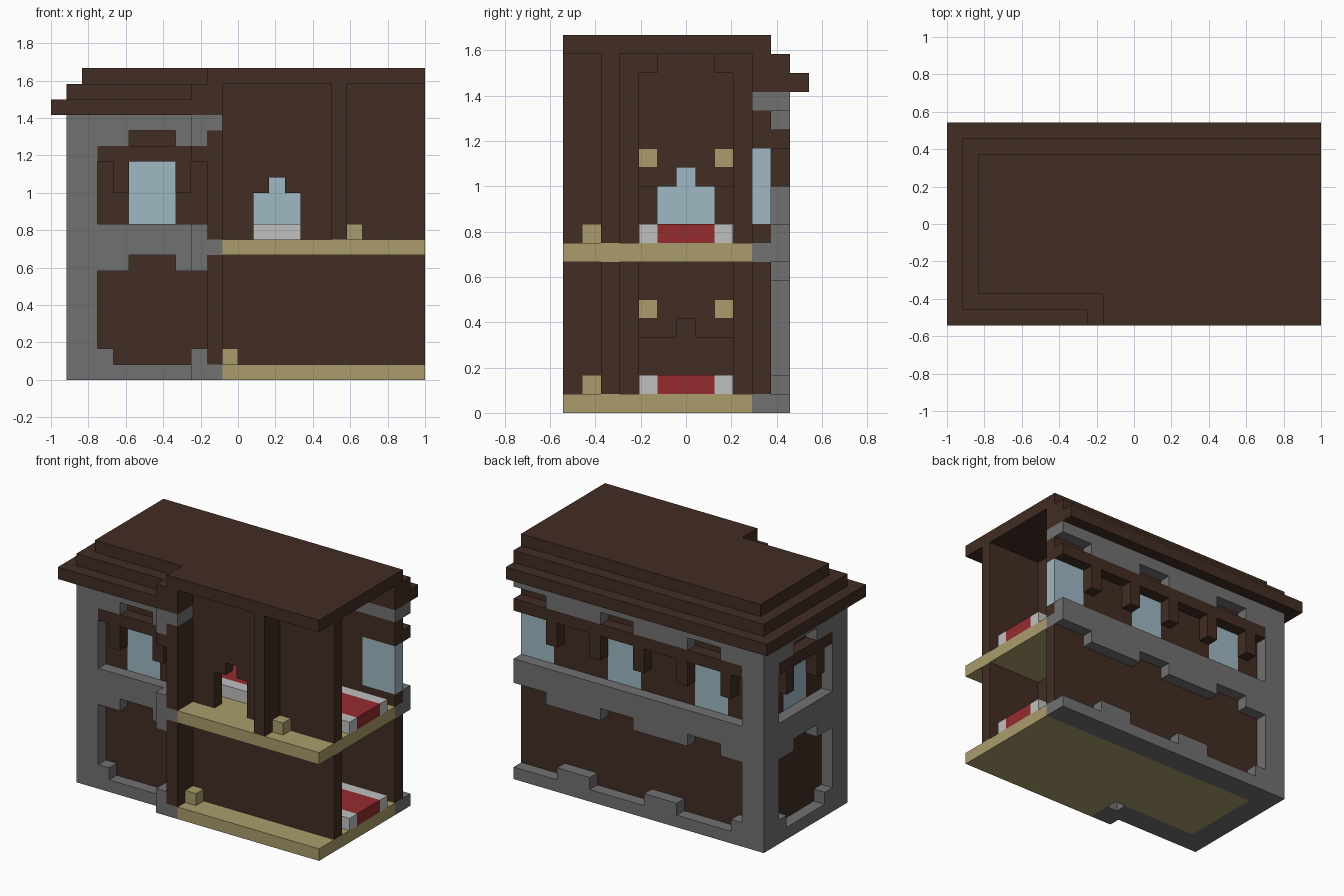
import bpy
import bmesh
from mathutils import Vector

default_cube = bpy.data.objects.get("Cube")
if default_cube:
    bpy.data.objects.remove(default_cube, do_unlink=True)

UNIT = 1 / 12              # edge of one building block
WIDTH, DEPTH = 24, 13      # size of the plan in blocks
FLOORS = (0, 8)            # height of each floor slab


def material(name, *rgb):
    mat = bpy.data.materials.new(name)
    mat.use_nodes = True
    mat.diffuse_color = (*rgb, 1)
    mat.node_tree.nodes["Principled BSDF"].inputs["Base Color"].default_value = (*rgb, 1)
    return mat


WOOD = material("dark wood", .054, .026, .017)
STONE = material("grey stone", .165, .165, .165)
PLANK = material("pale plank", .40, .335, .15)
GLASS = material("blue glass", .35, .48, .55)
RED = material("red carpet", .30, .024, .028)
WHITE = material("white border", .53, .53, .53)


def part(name, mat, boxes):
    """Join block-aligned boxes, given as (x, y, z) ranges, into one object."""
    bm = bmesh.new()
    for ranges in boxes:
        low, high = (Vector(corner) for corner in zip(*ranges))
        cube = bmesh.ops.create_cube(bm, size=1)
        for vert in cube["verts"]:
            for axis in range(3):
                vert.co[axis] = high[axis] if vert.co[axis] > 0 else low[axis]
            vert.co = (vert.co - Vector((WIDTH / 2, DEPTH / 2, 0))) * UNIT
    mesh = bpy.data.meshes.new(name)
    bm.to_mesh(mesh)
    bm.free()
    mesh.materials.append(mat)
    obj = bpy.data.objects.new(name, mesh)
    bpy.context.collection.objects.link(obj)


def row(start, count=1):
    return (start, start + count)


def solid_spans(start, end, gaps):
    """Stretches of wall left between three-block gaps."""
    spans = []
    for gap in gaps:
        spans.append((start, gap))
        start = gap + 3
    if start < end:
        spans.append((start, end))
    return spans


def facade(name, along_x, wall, trim, start, end, windows, bumps):
    """Wall with windows, and a raised trim layer in front of it."""
    def place(span, layer, height):
        return (span, row(layer), height) if along_x else (row(layer), span, height)

    full = (start, end)
    spans = solid_spans(start, end, windows)
    panes = [row(w, 3) for w in windows]
    shutters = [row(s) for w in windows for s in (w - 1, w + 3) if s < end]

    # inner wall layer
    part(name + "_wall", WOOD,
         [place(full, wall, h) for h in (row(1, 7), row(9), row(14, 2))]
         + [place(s, wall, row(10, 4)) for s in spans])
    part(name + "_wall_courses", STONE, [place(full, wall, row(h)) for h in (0, 8, 16)])
    part(name + "_windows", GLASS, [place(p, wall, row(10, 4)) for p in panes])

    # raised trim layer
    part(name + "_stone_trim", STONE,
         [place(full, trim, h) for h in (row(0), row(8, 2), row(16))]
         + [place(s, trim, row(h)) for s in spans for h in (7, 15)]
         + [place(b, trim, row(1)) for b in bumps])
    part(name + "_window_hoods", WOOD,
         [place(full, trim, row(14))] + [place(s, trim, row(12, 2)) for s in shutters])


facade("back", True, 10, 11, 3, WIDTH, (5, 13, 21), (row(3), row(9, 3), row(17, 3)))
facade("right_side", False, 2, 1, 3, 10, (5,), (row(3), row(9)))
facade("front", True, 2, 1, 3, 10, (5,), (row(3), row(9)))

# corner columns
part("corner_columns", STONE, [(row(1, 2), row(y, 2), (0, 17)) for y in (1, 10)])

# short wing that turns the front corner
wing = row(10), row(0, 2)
part("wing_wall", WOOD, [(*wing, h) for h in (row(1, 7), row(9, 7), row(17, 2))])
part("wing_courses", STONE, [(*wing, row(h)) for h in (0, 8, 16)])
part("wing_trim", STONE, [(row(9), row(0), h) for h in (row(0, 2), row(7, 3), row(15, 2))])
part("wing_hood", WOOD, [(row(9), row(0), row(14))])

# floors
part("floors", PLANK,
     [(x, y, row(f)) for f in FLOORS
      for x, y in (((3, WIDTH), (3, 10)), ((11, WIDTH), (0, 3)))])


def arched_wall(name, along_x, layer, start, end, door, width, base, top):
    """Inner wall with a stepped doorway."""
    middle = door + width // 2
    pieces = [((start, door), (base, top)), ((door + width, end), (base, top)),
              ((door, middle), (base + 3, top)),
              ((middle + 1, door + width), (base + 3, top)),
              (row(middle), (base + 4, top))]
    part(name, WOOD, [(s, row(layer), h) if along_x else (row(layer), s, h)
                      for s, h in pieces])


# inner walls
arched_wall("lower_cross_wall", False, 10, 2, 10, 4, 5, 1, 8)
arched_wall("upper_cross_wall", False, 10, 2, 10, 4, 5, 9, 19)
arched_wall("upper_corridor_wall", True, 2, 11, WIDTH, 13, 3, 9, 19)
part("lower_corridor_wall", WOOD, [((11, WIDTH), row(2), (1, 8))])
part("partition_stub", WOOD, [(row(18), row(0, 2), (9, 19))])

# corridor rib with stepped top
part("corridor_rib", WOOD,
     [(row(18), row(y), h) for y in (3, 9) for h in ((1, 8), (9, 19))]
     + [(row(18), row(y), row(18)) for y in (4, 8)])

# carpets, wall lamps and stools
hall = (11, WIDTH)
part("carpets", RED, [(hall, row(5, 3), row(f + 1)) for f in FLOORS])
part("carpet_borders", WHITE, [(hall, row(y), row(f + 1)) for f in FLOORS for y in (4, 8)])
part("wall_lamps", PLANK, [(row(11), row(y), row(f + 5)) for f in FLOORS for y in (4, 8)])
part("stools", PLANK, [(row(x), row(1), row(f + 1)) for x, f in zip((11, 19), FLOORS)])

# stepped roof: two eaves rings and the top slab
for step, name in enumerate(("lower_eaves", "upper_eaves")):
    height = row(17 + step)
    part(name, WOOD,
         [((step, WIDTH), (10, DEPTH - step), height),
          ((step, 3), (step, 10), height),
          ((step, 11), (step, 3), height),
          ((8 + step, 11), (0, 3), height)])
part("roof_slab", WOOD, [((2, WIDTH), (2, 11), row(19)), ((10, WIDTH), (0, 2), row(19))])
